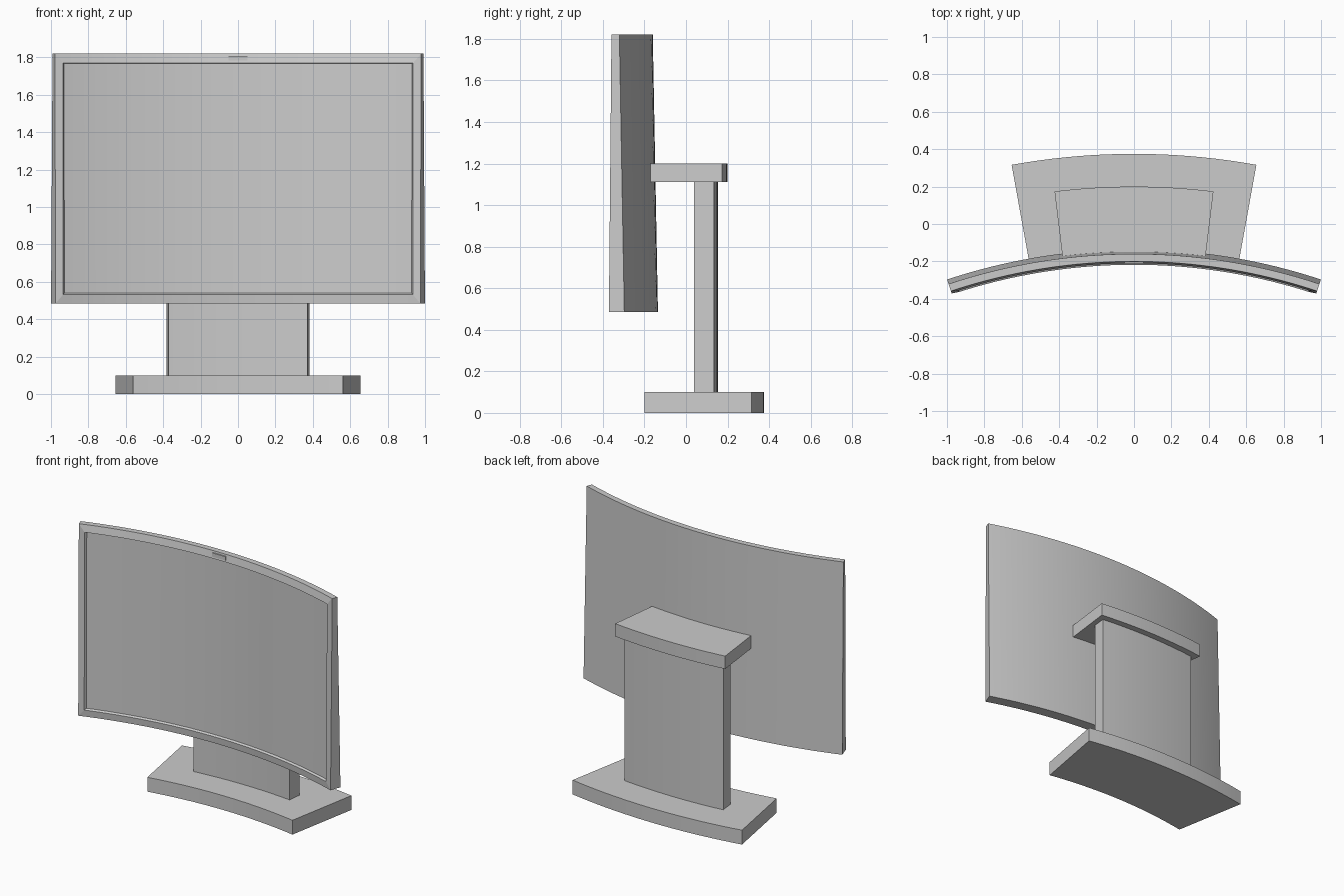
import bpy, bmesh
from math import sin, cos

if "Cube" in bpy.data.objects:
    bpy.data.objects.remove(bpy.data.objects["Cube"])

CENTRE_Y = -3.3   # every part is bent around this vertical axis
STEP = 0.02       # angular width of one bent column


def bent_part(name, loops):
    """Skin four-cornered loops (half_angle, z_bottom, z_top, r_bottom, r_top), then bend."""
    bm = bmesh.new()
    rings = []
    for a, zb, zt, rb, rt in loops:
        rings.append([bm.verts.new(c) for c in
                      ((-a, rb, zb), (a, rb, zb), (a, rt, zt), (-a, rt, zt))])
    for p, q in zip(rings, rings[1:]):
        for i in range(4):
            j = (i + 1) % 4
            bm.faces.new((p[i], p[j], q[j], q[i]))
    bm.faces.new(rings[0])
    bm.faces.new(rings[-1])
    # cut columns, then wrap x (an angle) and y (a radius) around the axis
    n = int(loops[0][0] / STEP)
    for i in range(-n, n + 1):
        bmesh.ops.bisect_plane(bm, geom=bm.verts[:] + bm.edges[:] + bm.faces[:],
                               dist=1e-5, plane_co=(i * STEP, 0, 0), plane_no=(1, 0, 0))
    for v in bm.verts:
        a, r, z = v.co
        v.co = (r * sin(a), CENTRE_Y + r * cos(a), z)
    bmesh.ops.recalc_face_normals(bm, faces=bm.faces[:])
    me = bpy.data.meshes.new(name)
    bm.to_mesh(me)
    bm.free()
    ob = bpy.data.objects.new(name, me)
    bpy.context.collection.objects.link(ob)
    bpy.ops.object.select_all(action='DESELECT')
    ob.select_set(True)
    bpy.context.view_layer.objects.active = ob
    bpy.ops.object.shade_smooth_by_angle(angle=0.15)
    return ob


def bent_box(name, half_angle, z0, z1, r_front, r_back):
    return bent_part(name, [(half_angle, z0, z1, r_back, r_back),
                            (half_angle, z0, z1, r_front, r_front)])


# display: back, front rim, raised bezel edge, recessed screen
bent_part("display_panel", [
    (0.3213, 0.485, 1.82, 3.165, 3.140),
    (0.3213, 0.485, 1.82, 3.087, 3.100),
    (0.3080, 0.532, 1.77, 3.082, 3.090),
    (0.3045, 0.540, 1.766, 3.096, 3.102),
])
# webcam strip on the top bezel
bent_box("webcam", 0.0165, 1.782, 1.808, 3.089, 3.105)
# stand
bent_box("stand_base", 0.179, 0.0, 0.10, 3.15, 3.675)
bent_box("stand_neck", 0.1107, 0.10, 1.11, 3.36, 3.455)
bent_box("stand_arm", 0.1217, 1.11, 1.20, 3.135, 3.50)
